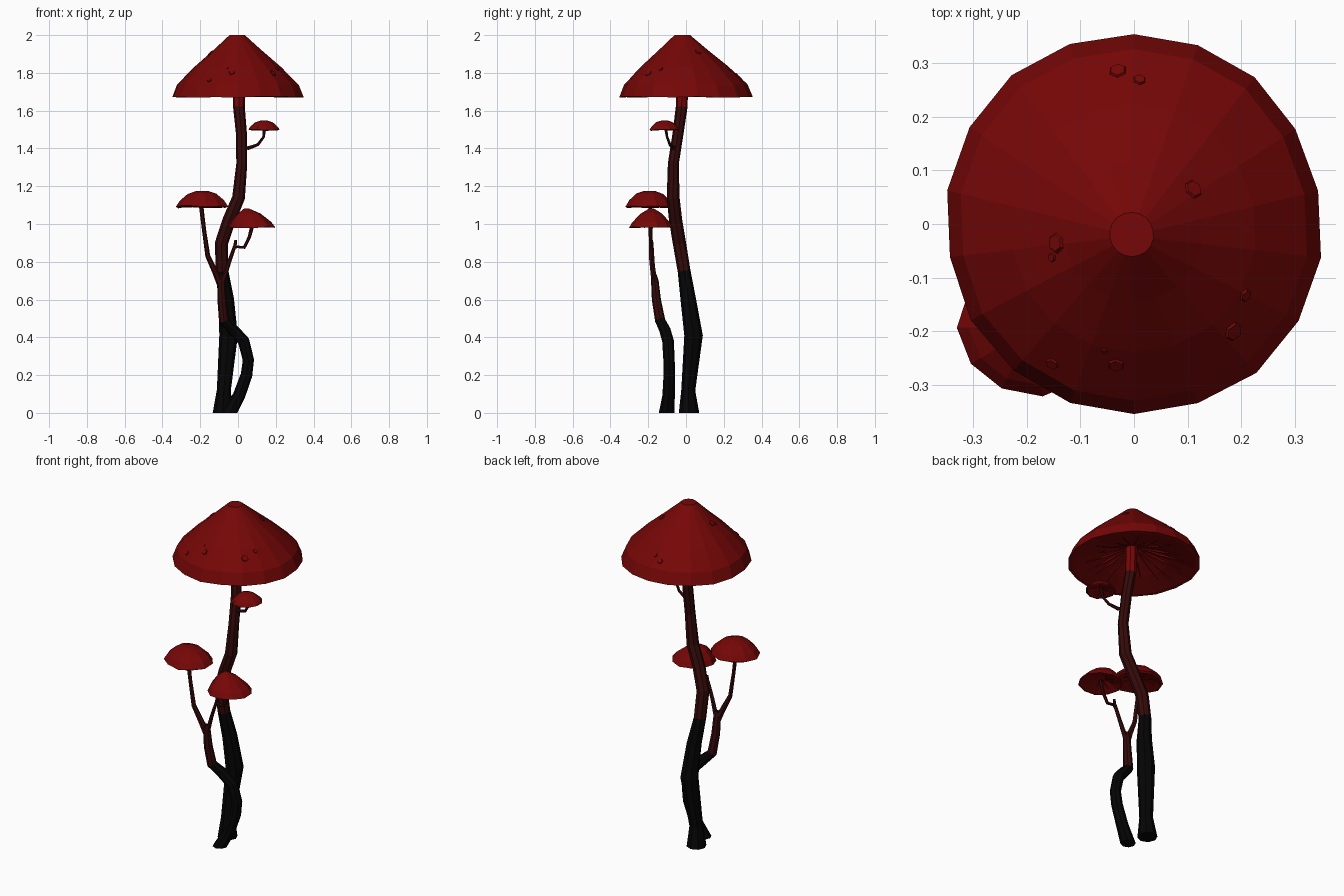
import bpy, bmesh, random
from math import cos, sin, pi
from mathutils import Vector, Matrix
from mathutils.bvhtree import BVHTree

random.seed(4)
if "Cube" in bpy.data.objects:
    bpy.data.objects.remove(bpy.data.objects["Cube"])


def material(name, colour):
    m = bpy.data.materials.new(name)
    m.use_nodes = True
    m.diffuse_color = (*colour, 1)
    m.node_tree.nodes["Principled BSDF"].inputs["Base Color"].default_value = (*colour, 1)
    return m


RED = material("cap red", (0.18, 0.002, 0.002))
MAROON = material("stem maroon", (0.036, 0.003, 0.003))
BLACK = material("stem black", (0.0015, 0.0015, 0.0015))
STEM = (BLACK, MAROON, RED)


def finish(name, bm, mats):
    bmesh.ops.recalc_face_normals(bm, faces=bm.faces)
    mesh = bpy.data.meshes.new(name)
    bm.to_mesh(mesh)
    bm.free()
    for m in mats:
        mesh.materials.append(m)
    obj = bpy.data.objects.new(name, mesh)
    bpy.context.collection.objects.link(obj)


def bridge(bm, a, b, index=0):
    n = len(a)
    for i in range(n):
        bm.faces.new((a[i], a[(i + 1) % n], b[(i + 1) % n], b[i])).material_index = index


def stem(name, path, sides, black_to=0, red_from=9):
    """Tapered tube through (x, y, z, radius) points, coloured by height."""
    bm = bmesh.new()
    pts = [Vector(p[:3]) for p in path]
    rings = []
    for i, p in enumerate(path):
        t = pts[min(i + 1, len(pts) - 1)] - pts[max(i - 1, 0)]
        if p[2] == 0:
            t = Vector((0, 0, 1))
        turn = Vector((0, 0, 1)).rotation_difference(t)
        rings.append([bm.verts.new(pts[i] + turn @ Vector((cos(a), sin(a), 0)) * p[3])
                      for a in (2 * pi * k / sides for k in range(sides))])
    for i in range(len(rings) - 1):
        z = (path[i][2] + path[i + 1][2]) / 2
        bridge(bm, rings[i], rings[i + 1], 0 if z < black_to else 2 if z > red_from else 1)
    bm.faces.new(rings[0])
    bm.faces.new(rings[-1])
    finish(name, bm, STEM)


def cap(name, centre, profile, sides, apex=(0, 0), jitter=0.02, depth=1, warts=()):
    """Faceted cap: profile runs from the top disc over the rim to the hollow underside."""
    bm = bmesh.new()
    rim = max(r for r, z in profile)
    wobble = [1 + random.uniform(-jitter, jitter / 2) for k in range(sides)]
    wave = [random.uniform(-jitter, jitter) * rim * 0.6 for k in range(sides)]
    rings = []
    for r, z in profile:
        lean = 1 - r / rim
        ring = []
        for k in range(sides):
            a = 2 * pi * (k + 0.5) / sides
            rr = r * wobble[k]
            dz = random.uniform(-jitter, jitter) * r * 0.5 if 0.3 < r / rim < 0.85 else 0
            if r / rim > 0.85:
                dz = wave[k]
            ring.append(bm.verts.new((centre[0] + apex[0] * lean + rr * cos(a),
                                      centre[1] + apex[1] * lean + rr * sin(a) * depth,
                                      z + dz)))
        rings.append(ring)
    for a, b in zip(rings, rings[1:]):
        bridge(bm, a, b)
    bm.faces.new(rings[0])
    bm.faces.new(rings[-1])
    bmesh.ops.recalc_face_normals(bm, faces=bm.faces)
    # Low six-sided warts laid on the surface
    tree = BVHTree.FromBMesh(bm)
    for x, y, size in warts:
        hit, normal, _, _ = tree.ray_cast(Vector((x, y, 3)), Vector((0, 0, -1)))
        turn = Vector((0, 0, 1)).rotation_difference(normal).to_matrix().to_4x4()
        bmesh.ops.create_cone(bm, cap_ends=True, segments=6, radius1=size,
                              radius2=size * 0.75, depth=0.008,
                              matrix=Matrix.Translation(hit) @ turn)
    finish(name, bm, [RED])


def gills(name, centre, count, inner, outer):
    """Thin radial fins hanging under a cap; inner and outer are (radius, z)."""
    bm = bmesh.new()
    drop = (outer[0] - inner[0]) * 0.045
    slope = (outer[1] - inner[1]) / (outer[0] - inner[0])
    base = Vector((centre[0], centre[1], 0))
    for k in range(count):
        a = 2 * pi * (k + random.uniform(-0.2, 0.2)) / count
        out = Vector((cos(a), sin(a), 0))
        side = Vector((-sin(a), cos(a), 0)) * 0.002
        reach = outer[0] - (outer[0] - inner[0]) * random.uniform(0, 0.3)
        ends = [base + out * r + Vector((0, 0, inner[1] + slope * (r - inner[0])))
                for r in (inner[0], (inner[0] + reach) / 2, reach)]
        tri = [[bm.verts.new(v) for v in (p + side, p - side, p - Vector((0, 0, d)))]
               for p, d in zip(ends, (drop * 0.5, drop, drop * 0.2))]
        for p, q in zip(tri, tri[1:]):
            bridge(bm, p, q)
    finish(name, bm, [RED])


# Stems and branches
stem("main_stem", [(-.08, .016, 0, .054), (-.075, .012, .12, .037), (-.05, .04, .41, .049),
                   (-.062, .012, .6, .041), (-.085, -.01, .75, .034), (-.087, -.035, .9, .035),
                   (-.047, -.055, 1.02, .035), (.003, -.068, 1.14, .034),
                   (.02, -.067, 1.32, .029), (.018, -.042, 1.48, .029),
                   (.005, -.023, 1.62, .031), (.002, -.02, 1.79, .034)], 8, .75, 1.62)
stem("side_stem", [(-.045, -.103, 0, .041), (.005, -.092, .09, .033), (.045, -.088, .2, .031),
                   (.055, -.09, .28, .03), (.03, -.095, .38, .031), (-.025, -.112, .44, .03),
                   (-.075, -.137, .49, .027), (-.085, -.157, .6, .024),
                   (-.088, -.165, .7, .02), (-.088, -.167, .73, .012)], 8, .485)
stem("right_branch", [(-.088, -.163, .67, .02), (-.122, -.175, .75, .016),
                      (-.16, -.185, .83, .013), (-.18, -.188, .97, .011),
                      (-.198, -.19, 1.12, .012)], 6)
stem("left_branch", [(-.085, -.165, .68, .014), (-.05, -.175, .79, .011),
                     (-.018, -.18, .88, .01), (.033, -.182, .876, .009),
                     (.06, -.185, .93, .009), (.078, -.185, 1.0, .011)], 6)
stem("branch_nub", [(-.018, -.18, .87, .01), (-.012, -.18, .915, .007)], 6)
stem("upper_branch", [(.025, -.055, 1.405, .012), (.055, -.068, 1.402, .01),
                      (.105, -.085, 1.42, .008), (.135, -.1, 1.46, .007),
                      (.14, -.108, 1.51, .01)], 6)

# Large cap
cap("main_cap", (0, 0),
    [(.041, 2.0), (.13, 1.92), (.23, 1.834), (.326, 1.738), (.352, 1.672),
     (.328, 1.672), (.2, 1.71), (.03, 1.775)], 18, (-.005, -.022), .018, 1.02,
    [(.11, .065, .021), (-.145, -.035, .021), (-.152, -.062, .01), (.185, -.2, .022),
     (.207, -.133, .014), (-.152, -.26, .015), (-.033, -.262, .018), (-.055, -.235, .007),
     (-.03, .285, .019), (.01, .268, .014)])
gills("main_cap_gills", (0, -.01), 18, (.05, 1.766), (.28, 1.684))

# Small caps: centre, radius, underside height, height, apex offset, depth, slope points
FLAT = ((.2, 1), (.55, .83), (.84, .46), (1, .14))
POINTED = ((.12, 1), (.5, .74), (.86, .32), (1, .04))
for name, centre, r, z, h, apex, depth, slope in (
        ("upper_cap", (.137, -.113), .085, 1.492, .056, (0, 0), 1, FLAT),
        ("right_cap", (-.19, -.193), .141, 1.081, .095, (0, 0), .92, FLAT),
        ("left_cap", (.077, -.187), .122, .978, .103, (-.035, .005), .97, POINTED)):
    cap(name, centre, [(r * a, z + h * b) for a, b in slope]
        + [(r * .9, z + h * .06), (r * .15, z + h * .35)], 11, apex, .045, depth)
    gills(name + "_gills", centre, 9, (r * .2, z + h * .33), (r * .75, z + h * .1))
